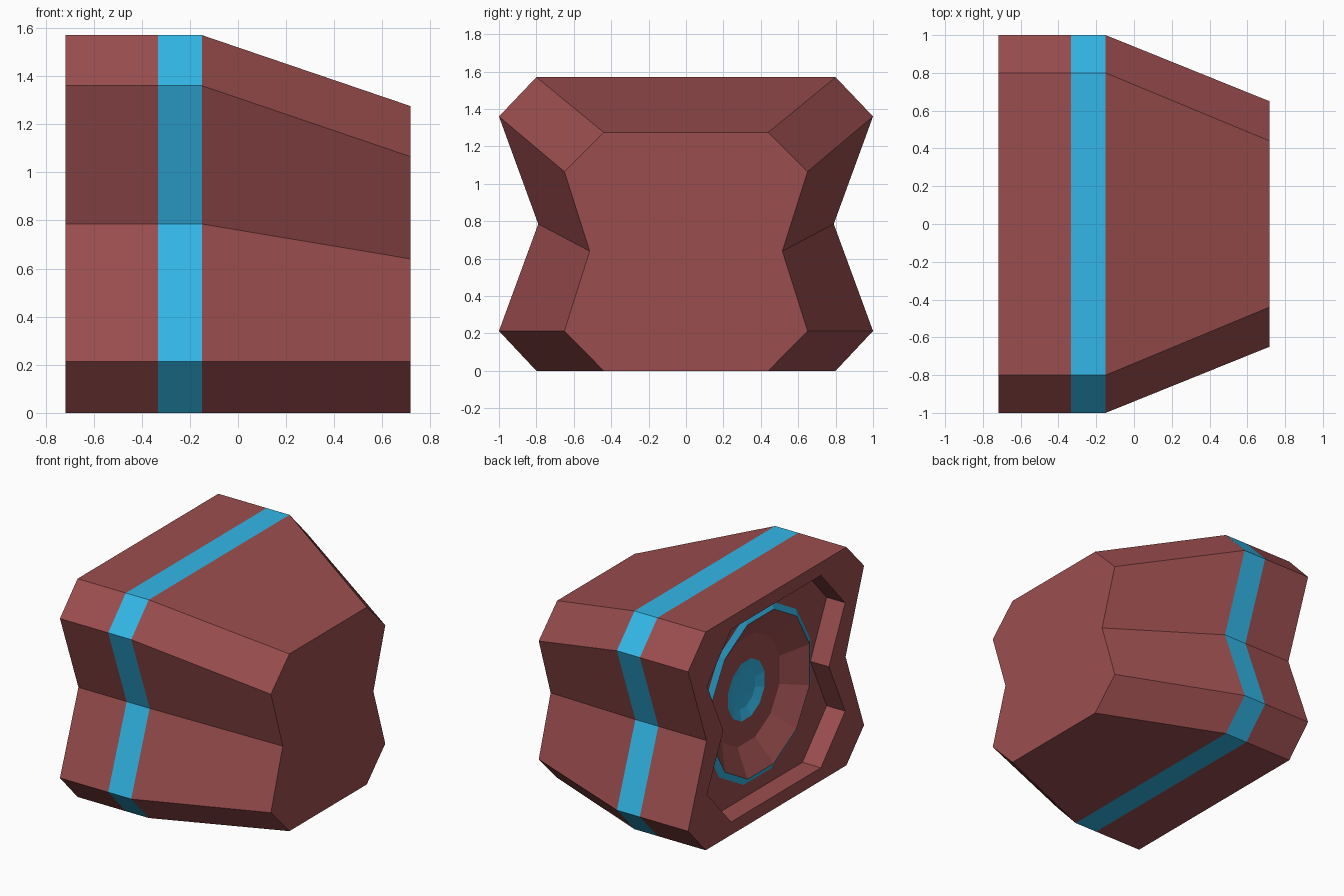
import bpy, bmesh, math

if "Cube" in bpy.data.objects:
    bpy.data.objects.remove(bpy.data.objects["Cube"])

MID_Z = 0.785


def material(name, color):
    m = bpy.data.materials.new(name)
    m.diffuse_color = color
    m.use_nodes = True
    m.node_tree.nodes["Principled BSDF"].inputs["Base Color"].default_value = m.diffuse_color
    return m


BROWN = material("brick_brown", (0.33, 0.076, 0.078, 1))
BLUE = material("bright_blue", (0.033, 0.47, 0.80, 1))


def outline(x, half):
    """Ten-sided waisted outline from its +y half, bottom to top."""
    pts = half + [(-y, z) for y, z in reversed(half)]
    return [(x, y, z) for y, z in pts]


def circle(x, r, n=12):
    angles = [math.tau * (i + 0.5) / n for i in range(n)]
    return [(x, r * math.cos(a), MID_Z + r * math.sin(a)) for a in angles]


def finish(bm, name, mats):
    me = bpy.data.meshes.new(name)
    bm.to_mesh(me)
    bm.free()
    for m in mats:
        me.materials.append(m)
    ob = bpy.data.objects.new(name, me)
    bpy.context.collection.objects.link(ob)
    return ob


def loft(name, rings, mats, cap_first=False, cap_last=False, steps=None):
    """Skin rings ordered from front (+x) to rear; steps = material per strip."""
    bm = bmesh.new()
    loops = [[bm.verts.new(p) for p in ring] for ring in rings]
    n = len(loops[0])
    for k, (a, b) in enumerate(zip(loops, loops[1:])):
        for i in range(n):
            j = (i + 1) % n
            f = bm.faces.new((a[i], b[i], b[j], a[j]))
            f.material_index = steps[k] if steps else 0
    if cap_first:
        bm.faces.new(loops[0])
    if cap_last:
        f = bm.faces.new(loops[-1][::-1])
        f.material_index = steps[-1] if steps else 0
    return finish(bm, name, mats)


BODY = [(0.80, 0), (1.0, 0.213), (0.79, 0.785), (1.0, 1.36), (0.80, 1.57)]
NOSE = [(0.44, 0), (0.65, 0.213), (0.515, 0.64), (0.65, 1.065), (0.44, 1.275)]
RIM = [(0.51, 0.093), (0.785, 0.395), (0.60, 0.785), (0.785, 1.175), (0.51, 1.477)]
REAR_X, FLOOR_X, RING_R = -0.717, -0.57, 0.62

# Tapered nose, coloured band and rear shell with its recess walls
loft("tapered_nose", [outline(0.717, NOSE), outline(-0.15, BODY)], [BROWN], cap_first=True)
loft("accent_band", [outline(-0.15, BODY), outline(-0.333, BODY)], [BLUE])
loft("rear_shell", [outline(-0.333, BODY), outline(REAR_X, BODY),
                    outline(REAR_X, RIM), outline(FLOOR_X, RIM)], [BROWN])

# Recess floor with a round opening for the socket
bm = bmesh.new()
edges = []
for ring in (outline(FLOOR_X, RIM), circle(FLOOR_X, RING_R)):
    vs = [bm.verts.new(p) for p in ring]
    edges += [bm.edges.new((vs[i - 1], vs[i])) for i in range(len(vs))]
bmesh.ops.triangle_fill(bm, use_beauty=True, edges=edges, normal=(-1, 0, 0))
bm.normal_update()
for f in bm.faces:
    if f.normal.x > 0:
        f.normal_flip()
finish(bm, "recess_floor", [BROWN])

# Socket: raised blue collar, brown bowl, blue centre cup
loft("socket", [circle(FLOOR_X, RING_R), circle(-0.595, 0.575), circle(-0.48, 0.39),
                circle(-0.48, 0.215), circle(-0.455, 0.14), circle(-0.445, 0.06)],
     [BROWN, BLUE], cap_last=True, steps=[1, 0, 0, 1, 1])
